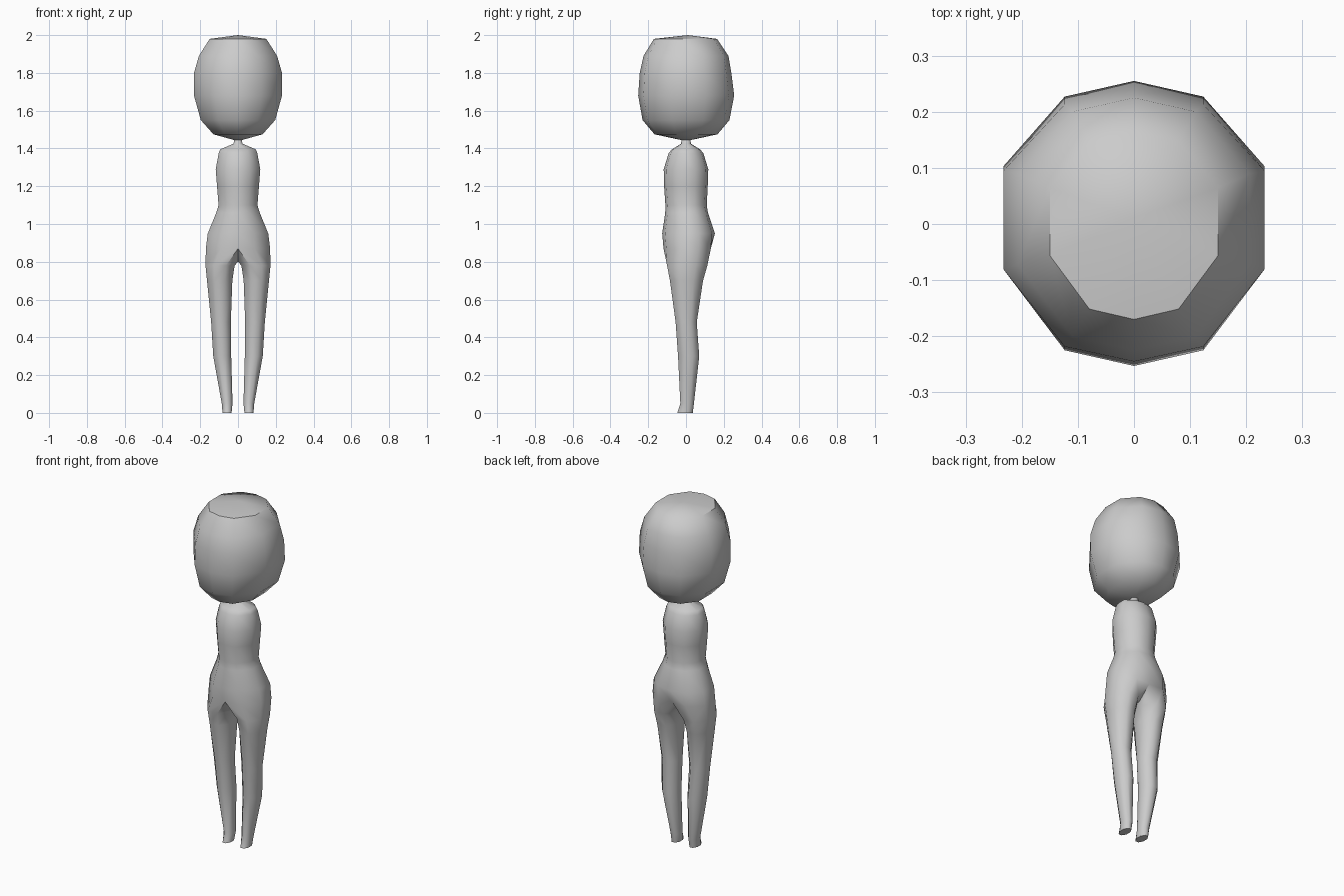
import bpy, bmesh, math

if "Cube" in bpy.data.objects:
    bpy.data.objects.remove(bpy.data.objects["Cube"])

# Half cross-section shared by head and torso, from front centre to back centre
HALF = [(0, -1), (.53, -.89), (1, -.32), (1, .40), (.53, .89), (0, 1)]
SECTION = HALF + [(-x, y) for x, y in HALF[4:0:-1]]


def ring(bm, z, hw, yf, yb):
    c, r = (yf + yb) / 2, (yb - yf) / 2
    return [bm.verts.new((x * hw, c + y * r, z)) for x, y in SECTION]


def leg_ring(bm, z, xi, xo, yf, yb, side):
    k = 1 / math.cos(math.pi / 8)
    angles = [math.radians(-112.5 + 45 * i) for i in range(8)]
    return [bm.verts.new((side * ((xi + xo) / 2 + math.cos(a) * k * (xo - xi) / 2),
                          (yf + yb) / 2 + math.sin(a) * k * (yb - yf) / 2, z)) for a in angles]


def bridge(bm, a, b):
    n = len(a)
    for i in range(n):
        j = (i + 1) % n
        bm.faces.new((a[i], a[j], b[j], b[i]))


def fan(bm, loop, co):
    tip = bm.verts.new(co)
    for i in range(len(loop)):
        bm.faces.new((loop[i], loop[(i + 1) % len(loop)], tip))


def loft(bm, rows):
    rings = [ring(bm, *r) for r in rows]
    for a, b in zip(rings, rings[1:]):
        bridge(bm, a, b)
    return rings


def finish(bm, name, angle):
    bmesh.ops.recalc_face_normals(bm, faces=bm.faces)
    me = bpy.data.meshes.new(name)
    bm.to_mesh(me)
    bm.free()
    ob = bpy.data.objects.new(name, me)
    bpy.context.collection.objects.link(ob)
    bpy.ops.object.select_all(action='DESELECT')
    ob.select_set(True)
    bpy.context.view_layer.objects.active = ob
    bpy.ops.object.shade_smooth_by_angle(angle=math.radians(angle))


# Head
bm = bmesh.new()
rings = loft(bm, [
    (1.98, .150, -.170, .165), (1.89, .207, -.225, .225), (1.80, .233, -.245, .240),
    (1.68, .233, -.253, .255), (1.55, .197, -.230, .230), (1.475, .130, -.167, .167),
    (1.445, .022, -.028, .028)])
fan(bm, rings[0], (0, .01, 2.0))
bm.faces.new(rings[-1])
finish(bm, "head", 50)

# Body: neck and torso
bm = bmesh.new()
rings = loft(bm, [
    (1.455, .018, -.022, .022), (1.425, .024, -.026, .026), (1.395, .095, -.075, .075),
    (1.375, .102, -.092, .092), (1.29, .118, -.118, .118), (1.20, .111, -.116, .115),
    (1.10, .103, -.109, .110), (1.06, .115, -.110, .116), (.95, .160, -.126, .153),
    (.87, .170, -.119, .146)])
bm.faces.new(rings[0])
hip = rings[-1]
hip[5].co.y -= .02   # cleft at the back

# Legs, sharing the two crotch points
crotch = [bm.verts.new((0, .045, .80)), bm.verts.new((0, -.045, .80))]
for side in (1, -1):
    half = hip[:6] if side == 1 else [hip[-i % 10] for i in range(6)]
    prev = half + crotch
    for row in [(.78, .018, .172, -.100, .113), (.70, .030, .164, -.085, .090),
                (.48, .038, .142, -.055, .057), (.30, .036, .131, -.042, .070),
                (.05, .029, .086, -.030, .042), (0, .034, .082, -.046, .036)]:
        cur = leg_ring(bm, *row, side)
        bridge(bm, prev, cur)
        prev = cur
    bm.faces.new(prev)
finish(bm, "body", 60)
